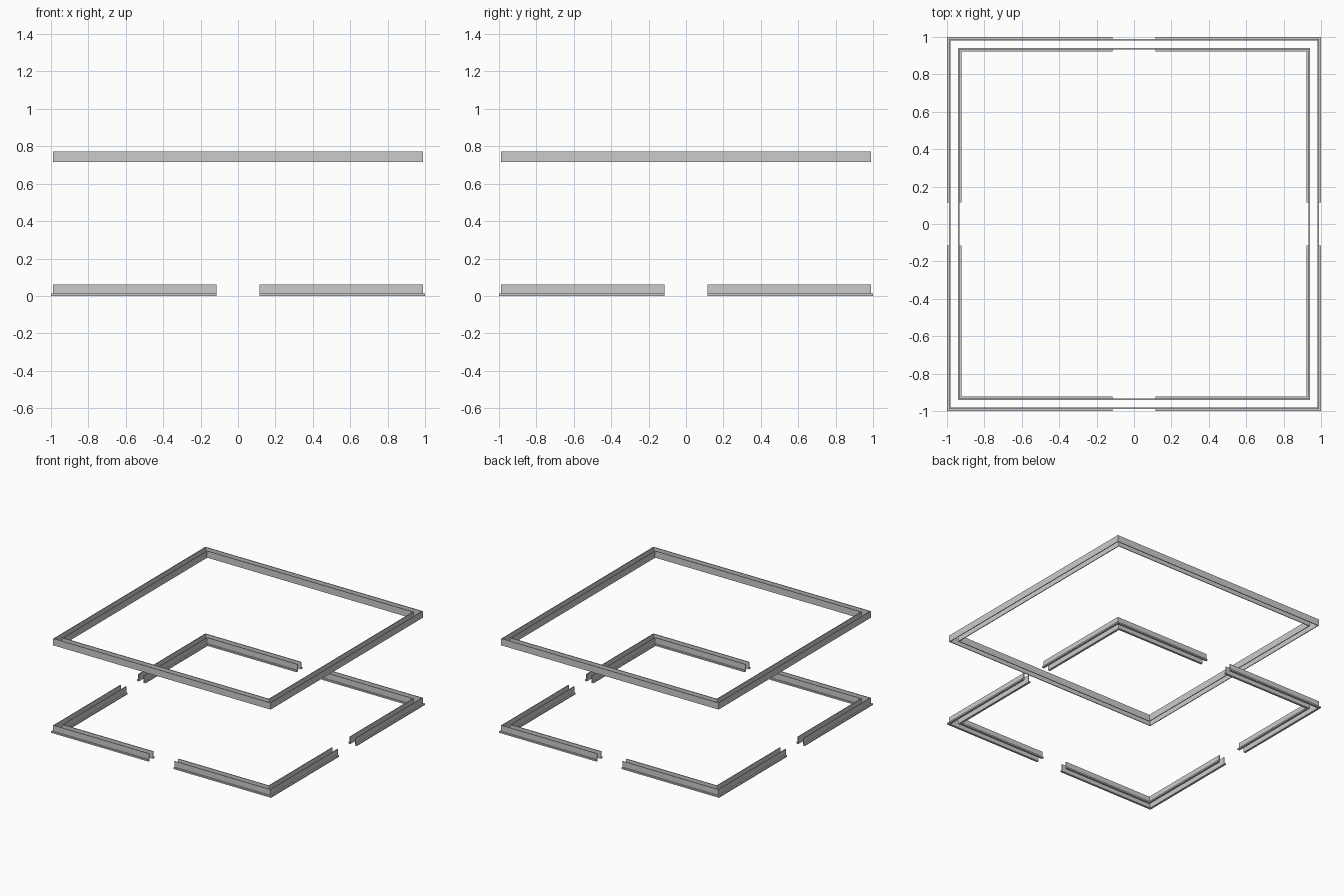
import bpy, bmesh, math
from mathutils import Vector

if "Cube" in bpy.data.objects:
    bpy.data.objects.remove(bpy.data.objects["Cube"])

GAP = 0.115          # half width of the openings in the floor trim


def sweep(name, profile, path, closed):
    """Sweep a closed (radius, z) profile along mitred square path points."""
    bm = bmesh.new()
    rings = [[bm.verts.new(f(r, z)) for r, z in profile] for f in path]
    n = len(profile)
    pairs = list(zip(rings, rings[1:])) + ([(rings[-1], rings[0])] if closed else [])
    for a, b in pairs:
        for i in range(n):
            j = (i + 1) % n
            bm.faces.new((a[i], b[i], b[j], a[j]))
    if not closed:
        bm.faces.new(rings[0])
        bm.faces.new(rings[-1][::-1])
    bmesh.ops.recalc_face_normals(bm, faces=bm.faces)
    me = bpy.data.meshes.new(name)
    bm.to_mesh(me)
    bm.free()
    ob = bpy.data.objects.new(name, me)
    bpy.context.collection.objects.link(ob)
    return ob


# Upper trim: thin closed bands on both sides of the open wall slot
corners = [lambda r, z, sx=sx, sy=sy: Vector((sx * r, sy * r, z))
           for sx, sy in ((1, 1), (-1, 1), (-1, -1), (1, -1))]
for side, a, b in (("outer", 0.982, 0.988), ("inner", 0.934, 0.940)):
    sweep(side + "_upper_trim",
          [(a, 0.717), (b, 0.717), (b, 0.772), (a, 0.772)], corners, True)

# Floor trim: corner lengths with a low foot facing away from the wall slot
corner_path = [lambda r, z: Vector((r, GAP, z)),
               lambda r, z: Vector((r, r, z)),
               lambda r, z: Vector((GAP, r, z))]
floor_profiles = {
    "outer": [(0.982, 0), (1.0, 0), (1.0, 0.012), (0.988, 0.012), (0.988, 0.06), (0.982, 0.06)],
    "inner": [(0.940, 0), (0.922, 0), (0.922, 0.012), (0.934, 0.012), (0.934, 0.06), (0.940, 0.06)],
}
for side, prof in floor_profiles.items():
    for k in range(4):
        ob = sweep(f"{side}_floor_trim_{k + 1}", prof, corner_path, False)
        ob.rotation_euler.z = k * math.pi / 2
